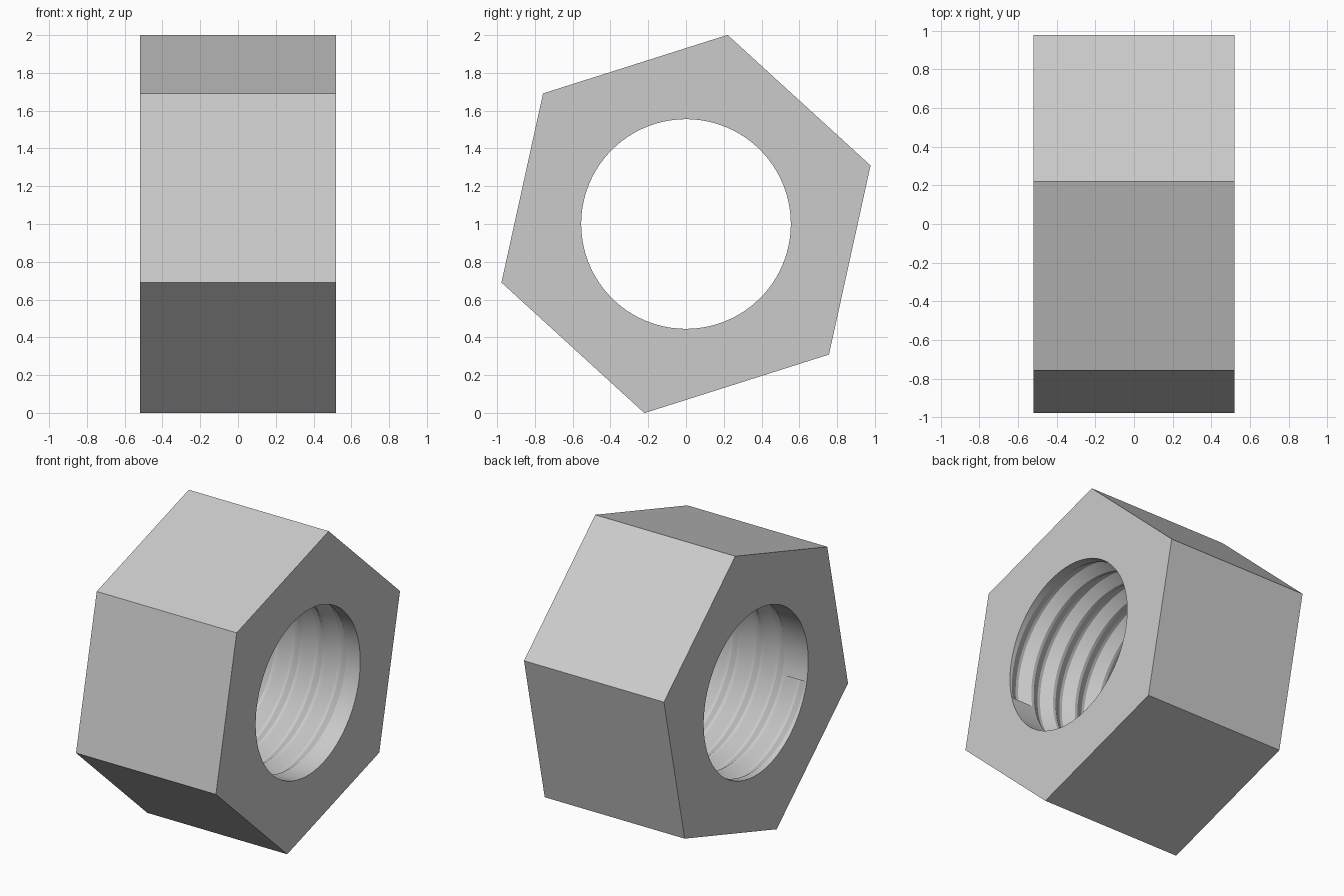
import bpy, bmesh, math

cube = bpy.data.objects.get("Cube")
if cube:
    bpy.data.objects.remove(cube, do_unlink=True)

LENGTH = 1.04            # along x
HEX_R = 1.025            # corner radius
HEX_TURN = math.radians(77.6)
BORE_R = 0.555
DEPTH = 0.045            # thread depth
TURNS = 5
PITCH = LENGTH / (TURNS + 1)
FLAT = 0.02              # width of thread crest and root
START = math.radians(194)
STEPS = 96

steel = bpy.data.materials.new("plain_grey")
steel.use_nodes = True
grey = (0.6, 0.6, 0.6, 1)
steel.diffuse_color = grey
steel.node_tree.nodes["Principled BSDF"].inputs["Base Color"].default_value = grey

bm = bmesh.new()


def point(depth, radius, angle):
    x = LENGTH / 2 - depth
    return bm.verts.new((x, radius * math.cos(angle), 1 + radius * math.sin(angle)))


# Thread profile for one pitch: crest, root, root, crest
flank = PITCH / 2 - FLAT
profile = [(FLAT / 2, 0), (FLAT / 2 + flank, DEPTH),
           (PITCH - FLAT / 2 - flank, DEPTH), (PITCH - FLAT / 2, 0)]


def column(step):
    """Axial section of the bore, shifted along the helix."""
    turn = step / STEPS
    angle = START - turn * math.tau
    verts = [point(0, BORE_R, angle)]
    for k in range(TURNS):
        for d, h in profile:
            verts.append(point((k + turn) * PITCH + d, BORE_R + h, angle))
    verts.append(point(LENGTH, BORE_R, angle))
    return verts


# Threaded bore, with a closing wall at each end of the groove
columns = [column(i) for i in range(STEPS + 1)]
for a, b in zip(columns, columns[1:]):
    for j in range(len(a) - 1):
        bm.faces.new((a[j], a[j + 1], b[j + 1], b[j]))
bm.faces.new(columns[0][1:5])
bm.faces.new(columns[-1][-5:-1])
bmesh.ops.remove_doubles(bm, verts=bm.verts[:], dist=0.0001)

# Six outer sides
hexes = [[point(d, HEX_R, HEX_TURN + i * math.tau / 6) for i in range(6)]
         for d in (0, LENGTH)]
for i in range(6):
    j = (i + 1) % 6
    bm.faces.new((hexes[0][i], hexes[0][j], hexes[1][j], hexes[1][i]))

# Flat end faces around the hole
for x in (LENGTH / 2, -LENGTH / 2):
    rim = [e for e in bm.edges if len(e.link_faces) == 1
           and all(abs(v.co.x - x) < 0.0001 for v in e.verts)]
    bmesh.ops.triangle_fill(bm, edges=rim, use_beauty=True, use_dissolve=False)

bmesh.ops.recalc_face_normals(bm, faces=bm.faces[:])
mesh = bpy.data.meshes.new("hex_nut")
bm.to_mesh(mesh)
bm.free()
mesh.materials.append(steel)
nut = bpy.data.objects.new("hex_nut", mesh)
bpy.context.collection.objects.link(nut)

bpy.context.view_layer.objects.active = nut
nut.select_set(True)
bpy.ops.object.shade_smooth_by_angle(angle=math.radians(20))
